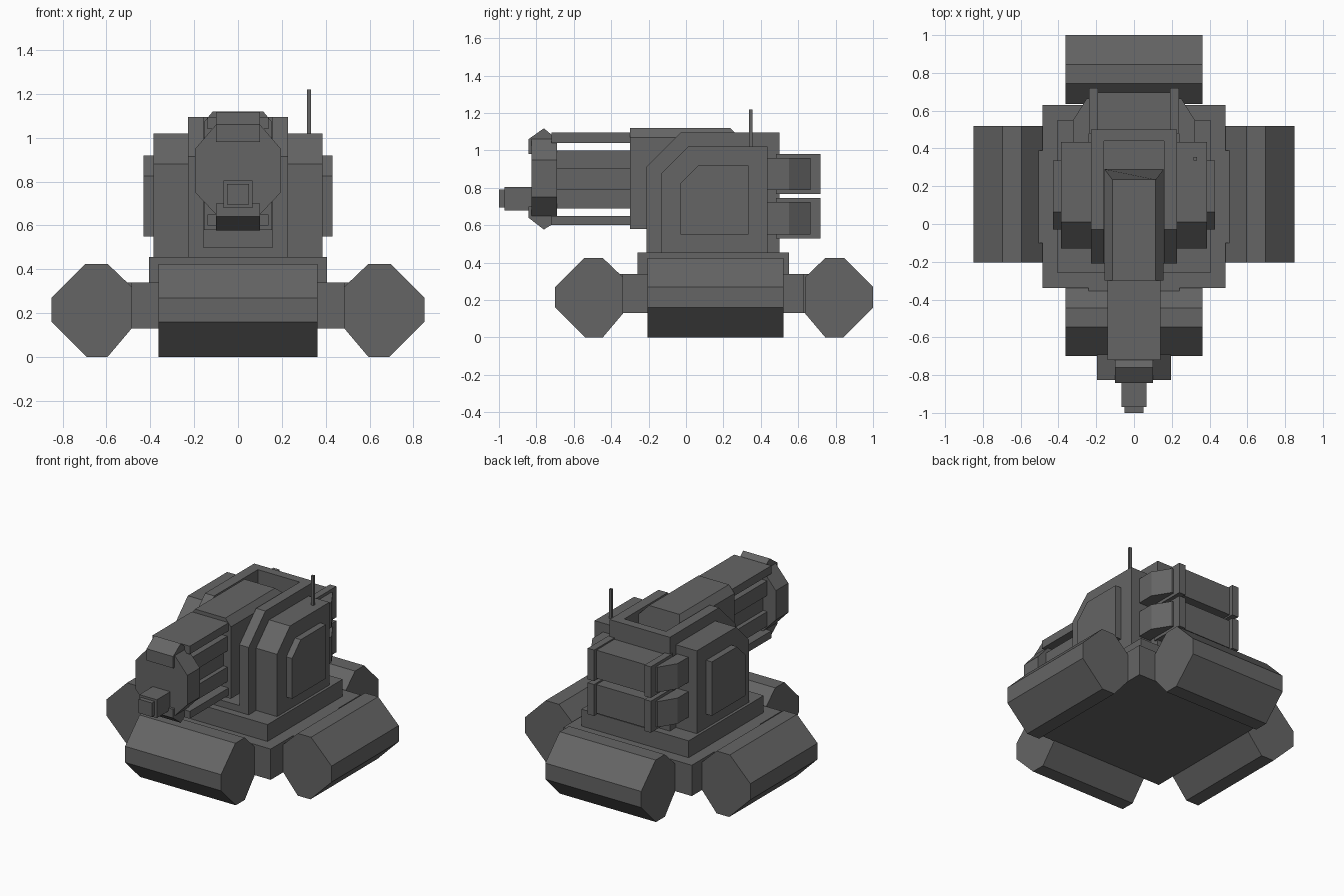
import bpy, bmesh

if "Cube" in bpy.data.objects:
    bpy.data.objects.remove(bpy.data.objects["Cube"], do_unlink=True)

metal = bpy.data.materials.new("dark_grey_metal")
metal.use_nodes = True
GREY = (0.13, 0.13, 0.13, 1)
metal.diffuse_color = GREY
metal.node_tree.nodes["Principled BSDF"].inputs["Base Color"].default_value = GREY


def prism(name, pts, axis, a, b):
    """Extrude a 2D outline along an axis from a to b."""
    place = {"x": lambda p, t: (t, p[0], p[1]),
             "y": lambda p, t: (p[0], t, p[1]),
             "z": lambda p, t: (p[0], p[1], t)}[axis]
    bm = bmesh.new()
    lo = [bm.verts.new(place(p, a)) for p in pts]
    hi = [bm.verts.new(place(p, b)) for p in pts]
    bm.faces.new(lo)
    bm.faces.new(hi)
    n = len(pts)
    for i in range(n):
        j = (i + 1) % n
        bm.faces.new((lo[i], lo[j], hi[j], hi[i]))
    bmesh.ops.recalc_face_normals(bm, faces=bm.faces)
    mesh = bpy.data.meshes.new(name)
    bm.to_mesh(mesh)
    bm.free()
    mesh.materials.append(metal)
    ob = bpy.data.objects.new(name, mesh)
    bpy.context.collection.objects.link(ob)
    return ob


def box(name, x0, x1, y0, y1, z0, z1):
    return prism(name, [(x0, y0), (x1, y0), (x1, y1), (x0, y1)], "z", z0, z1)


def pair(name, pts, axis, a, b):
    """Make a prism on the +x side and its mirror on the -x side."""
    prism("left_" + name, pts, axis, a, b)
    if axis == "x":
        prism("right_" + name, pts, axis, -b, -a)
    else:
        prism("right_" + name, [(-u, v) for u, v in pts], axis, a, b)


def panel(y0, y1, z0, z1, c):
    """Side outline with a chamfered upper front corner."""
    return [(y0, z0), (y1, z0), (y1, z1), (y0 + c, z1), (y0, z1 - c)]


# Stepped base
CY = 0.15
box("base_block", -0.485, 0.485, -0.34, 0.63, 0.13, 0.34)
box("base_slab", -0.405, 0.405, -0.26, 0.55, 0.34, 0.455)
box("side_foot_link", -0.52, 0.52, -0.10, 0.39, 0.13, 0.34)
box("end_foot_link", -0.24, 0.24, -0.37, 0.67, 0.13, 0.34)

# Four octagonal feet around the base
foot = [(0.485, 0.13), (0.595, 0), (0.69, 0), (0.85, 0.16),
        (0.85, 0.27), (0.695, 0.425), (0.595, 0.425), (0.485, 0.32)]
pair("foot", foot, "y", -0.205, 0.52)
prism("back_foot", [(CY + r, z) for r, z in foot], "x", -0.362, 0.362)
prism("front_foot", [(CY - r, z) for r, z in foot], "x", -0.362, 0.362)

# Turret body: layered side walls around an open slot
pair("inner_wall", panel(-0.21, 0.5, 0.455, 1.095, 0.18), "x", 0.158, 0.228)
pair("outer_wall", panel(-0.13, 0.435, 0.455, 1.02, 0.14), "x", 0.228, 0.386)
pair("side_plate", panel(-0.03, 0.335, 0.55, 0.918, 0.093), "x", 0.386, 0.43)
box("slot_back", -0.158, 0.158, 0.44, 0.5, 0.455, 1.095)
box("slot_floor", -0.158, 0.158, -0.21, 0.44, 0.455, 0.5)
box("antenna", 0.315, 0.333, 0.337, 0.355, 1.02, 1.22)

# Gun housing with chamfered top edges and a sloped rear end
housing = prism("gun_housing", [(-0.156, 0.58), (0.156, 0.58), (0.156, 1.07),
                                (0.115, 1.12), (-0.115, 1.12), (-0.156, 1.07)],
                "y", -0.3, 0.29)
for v in housing.data.vertices:
    if v.co.y > 0 and v.co.z > 1.1:
        v.co.y = 0.235

# Gun barrels: central core plus square side rails
box("barrel_core", -0.07, 0.07, -0.7, -0.3, 0.69, 1.0)
for z0, z1 in ((0.69, 0.79), (0.9, 1.0)):
    box("barrel_rail", -0.13, 0.13, -0.7, -0.3, z0, z1)
box("middle_barrel", -0.1, 0.1, -0.7, -0.3, 0.79, 0.9)

# Top and bottom bars with pointed front caps
box("top_bar", -0.14, 0.14, -0.72, -0.3, 1.04, 1.095)
box("bottom_bar", -0.14, 0.14, -0.72, -0.3, 0.6, 0.65)
prism("top_cap", [(-0.842, 0.98), (-0.842, 1.06), (-0.76, 1.118),
                  (-0.69, 1.06), (-0.69, 0.98)], "x", -0.1, 0.1)
prism("bottom_cap", [(-0.842, 0.7), (-0.842, 0.64), (-0.76, 0.577),
                     (-0.69, 0.62), (-0.69, 0.7)], "x", -0.1, 0.1)

# Octagonal muzzle block and nozzle
prism("muzzle_block", [(-0.1, 0.65), (0.1, 0.65), (0.195, 0.75), (0.195, 0.95),
                       (0.1, 1.06), (-0.1, 1.06), (-0.195, 0.95), (-0.195, 0.75)],
      "y", -0.825, -0.69)
box("nozzle", -0.066, 0.066, -0.97, -0.825, 0.68, 0.805)
box("nozzle_tip", -0.05, 0.05, -1.0, -0.97, 0.695, 0.79)

# Two rows of rear packs held by upright brackets
for z0, z1 in ((0.53, 0.745), (0.768, 0.98)):
    box("rear_pack", -0.19, 0.19, 0.5, 0.695, z0 + 0.01, z1 - 0.01)
    pair("pack_bracket", [(0.19, 0.48), (0.238, 0.48), (0.238, 0.72), (0.19, 0.72)],
         "z", z0, z1)
    pair("pack_end", [(0.238, 0.43), (0.322, 0.43), (0.322, 0.55), (0.25, 0.665),
                      (0.238, 0.665)], "z", z0 + 0.02, z1 - 0.02)
